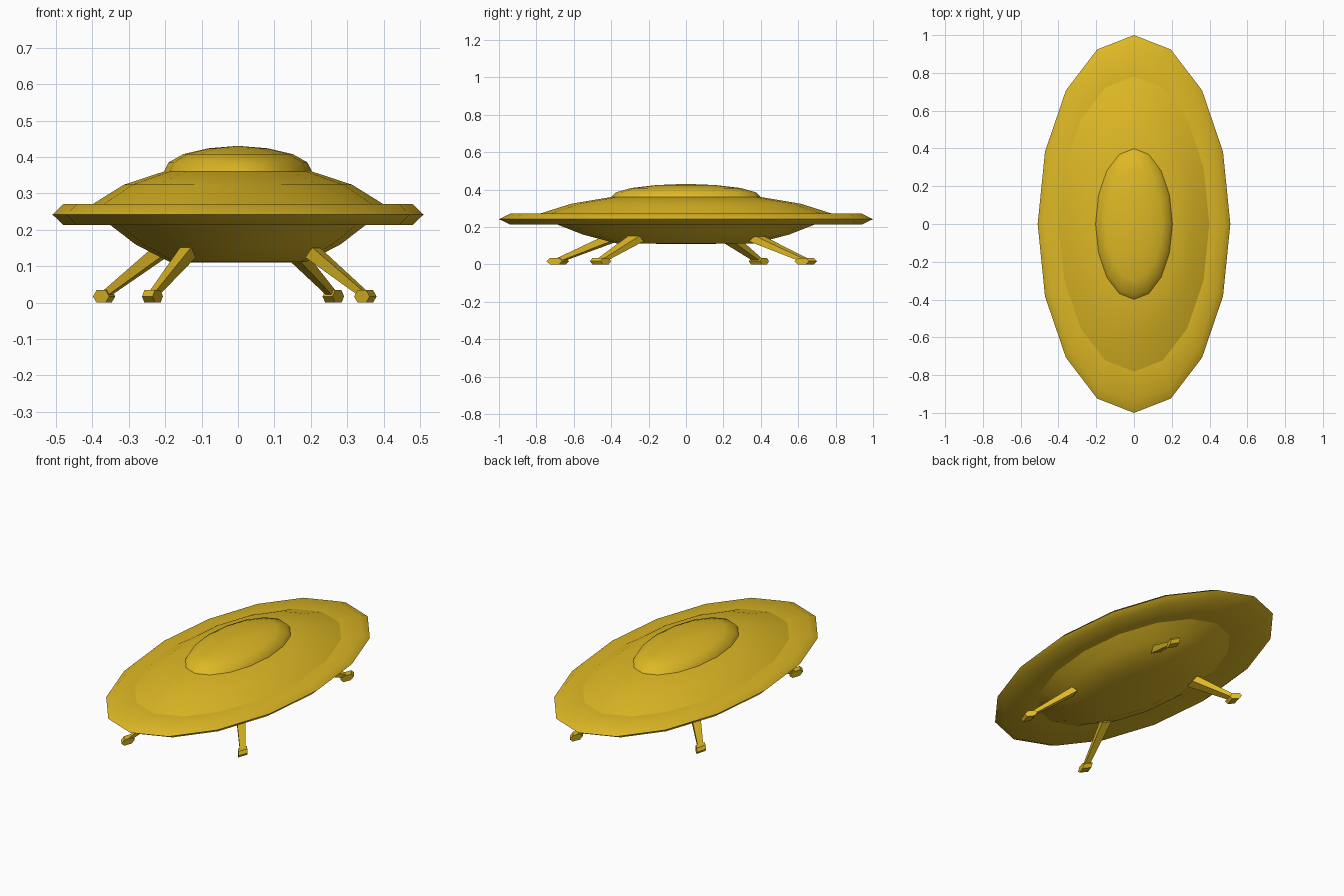
import bpy, bmesh, math
from mathutils import Vector

if "Cube" in bpy.data.objects:
    bpy.data.objects.remove(bpy.data.objects["Cube"])

SX = 0.51      # the saucer is a round lathe squeezed in x
SEG = 16

gold = bpy.data.materials.new("gold yellow")
gold.diffuse_color = (0.73, 0.48, 0.018, 1)
gold.use_nodes = True
gold.node_tree.nodes["Principled BSDF"].inputs["Base Color"].default_value = gold.diffuse_color


def finish(name, bm, angle=None):
    bmesh.ops.recalc_face_normals(bm, faces=bm.faces[:])
    me = bpy.data.meshes.new(name)
    bm.to_mesh(me)
    bm.free()
    me.materials.append(gold)
    ob = bpy.data.objects.new(name, me)
    bpy.context.collection.objects.link(ob)
    if angle:
        bpy.ops.object.select_all(action='DESELECT')
        ob.select_set(True)
        bpy.context.view_layer.objects.active = ob
        bpy.ops.object.shade_smooth_by_angle(angle=math.radians(angle))
    return ob


def loft(bm, rings, cap=True):
    """Join closed rings of points with quads and cap the ends."""
    vr = [[bm.verts.new(p) for p in ring] for ring in rings]
    n = len(vr[0])
    for a, b in zip(vr, vr[1:]):
        for i in range(n):
            j = (i + 1) % n
            bm.faces.new((a[i], a[j], b[j], b[i]))
    if cap:
        bm.faces.new(vr[0])
        bm.faces.new(vr[-1])


def lathe(name, profile, angle):
    bm = bmesh.new()
    rings = []
    for r, z in profile:
        rings.append([(SX * r * math.sin(2 * math.pi * i / SEG),
                       r * math.cos(2 * math.pi * i / SEG), z) for i in range(SEG)])
    loft(bm, rings)
    return finish(name, bm, angle)


# Saucer body
lathe("rim_disc", [(0.65, 0.215), (0.94, 0.215), (1.0, 0.244), (0.94, 0.273), (0.74, 0.273)], 60)
lathe("upper_hull", [(0.785, 0.272), (0.615, 0.326), (0.40, 0.362)], 40)
lathe("cockpit_dome", [(0.40, 0.361), (0.375, 0.387), (0.295, 0.410), (0.16, 0.426), (0.02, 0.432)], 50)
lathe("lower_hull", [(0.69, 0.216), (0.55, 0.161), (0.365, 0.113), (0.02, 0.112)], 40)

# Landing legs: foot positions, each leg runs inward to the lower hull
feet = {"back_right": (0.262, 0.64), "front_right": (0.35, -0.457),
        "front_left": (-0.235, -0.685), "back_left": (-0.368, 0.39)}


def square(centre, out, half_out, half_side, tilt=0.0):
    """Rectangle round a centre, in round space, then squeezed in x."""
    side = Vector((-out.y, out.x, 0))
    o = out * half_out + Vector((0, 0, tilt))
    pts = [centre + a * o + b * side * half_side
           for a, b in ((1, 1), (-1, 1), (-1, -1), (1, -1))]
    return [(p.x * SX, p.y, p.z) for p in pts]


for side_name, (x, y) in feet.items():
    foot = Vector((x / SX, y, 0))
    out = foot.normalized()
    # tapered strut
    bm = bmesh.new()
    top = foot * 0.585 + Vector((0, 0, 0.140))
    ankle = foot * 0.985 + Vector((0, 0, 0.026))
    loft(bm, [square(ankle, out, 0.012, 0.020, 0.007),
              square(top, out, 0.022, 0.036, 0.014)])
    finish(side_name + "_leg", bm)
    # bevelled foot pad
    bm = bmesh.new()
    loft(bm, [square(foot + Vector((0, 0, z)), out, h, 0.034)
              for z, h in ((0.002, 0.028), (0.019, 0.050), (0.036, 0.028))])
    finish(side_name + "_foot", bm)

# Feet rest on the ground
for ob in bpy.data.objects:
    ob.location.z -= 0.002
